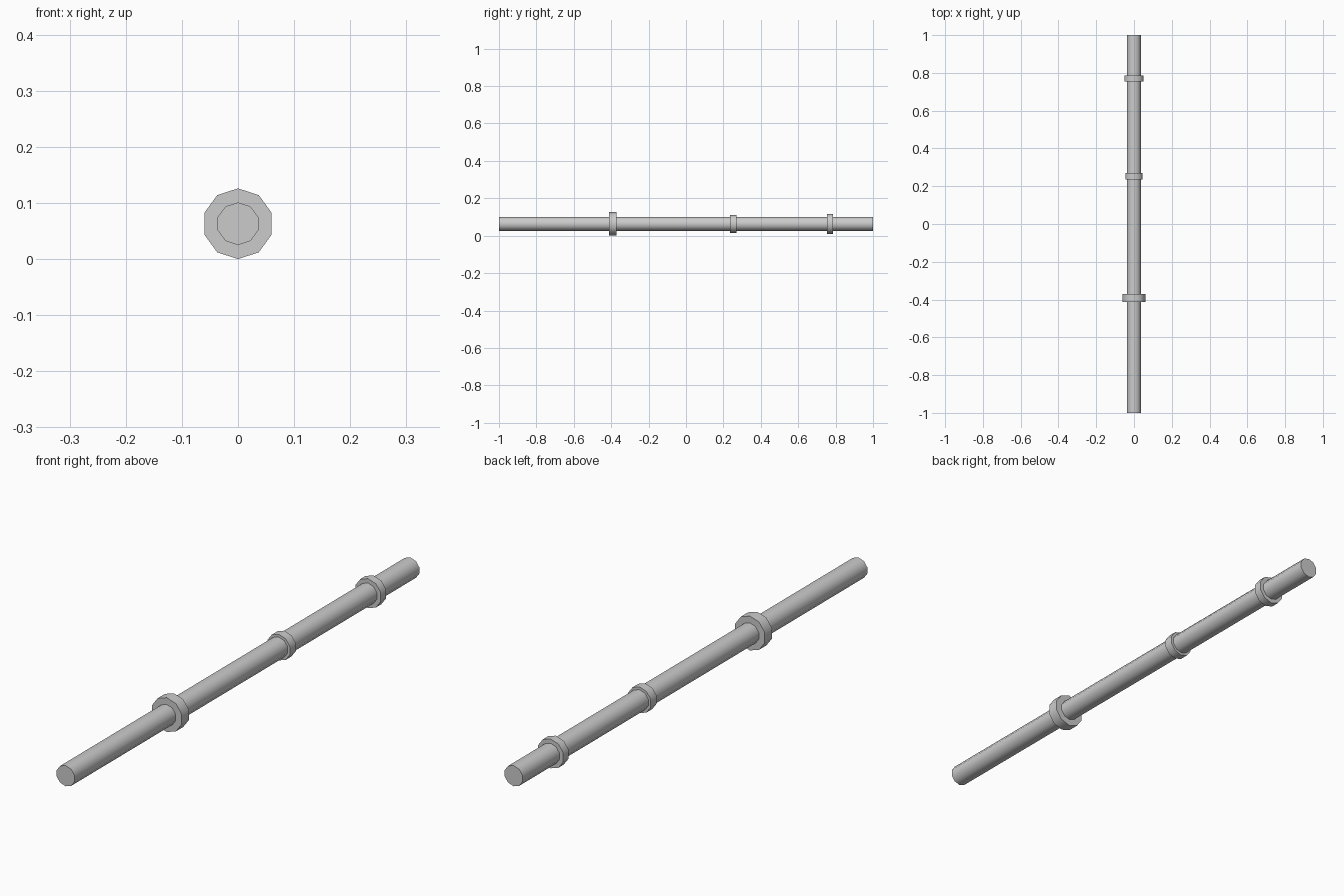
import bpy, math

if "Cube" in bpy.data.objects:
    bpy.data.objects.remove(bpy.data.objects["Cube"])

SIDES = 10
AXIS_Z = 0.063


def cylinder(name, radius, y, length):
    """Ten-sided cylinder along y with a vertex pointing straight up."""
    bpy.ops.mesh.primitive_cylinder_add(
        vertices=SIDES, radius=radius, depth=length,
        location=(0, y, AXIS_Z), rotation=(math.radians(90), 0, 0))
    obj = bpy.context.object
    obj.name = name
    bpy.ops.object.transform_apply(location=False, rotation=True, scale=False)
    # Round sides shade smooth, end caps stay crisp
    bpy.ops.object.shade_smooth_by_angle(angle=math.radians(40))
    return obj


# Long straight pipe
cylinder("pipe", 0.038, 0.0, 2.0)

# Collars of different sizes: name, radius, position along y, width
for name, radius, y, width in [
    ("large_collar", 0.063, -0.392, 0.042),
    ("small_collar", 0.048, 0.253, 0.034),
    ("medium_collar", 0.054, 0.77, 0.031),
]:
    cylinder(name, radius, y, width)
